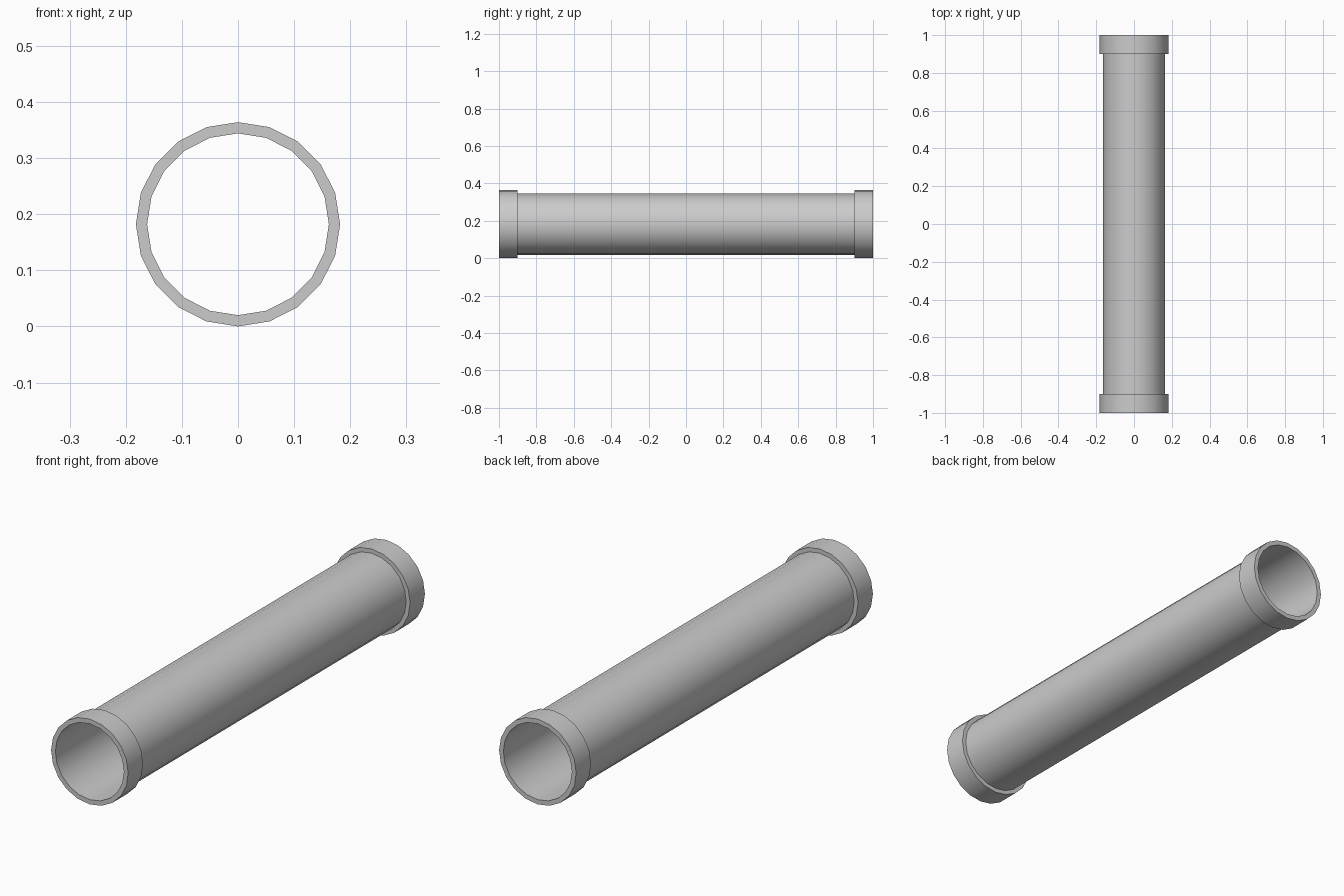
import bpy, bmesh, math

if "Cube" in bpy.data.objects:
    bpy.data.objects.remove(bpy.data.objects["Cube"])

SIDES = 20
CENTRE_Z = 0.182
R_IN, R_BODY, R_COLLAR = 0.162, 0.164, 0.182


def revolve(name, profile):
    """Spin a closed (radius, y) profile around the y axis of the pipe."""
    bm = bmesh.new()
    rings = []
    for i in range(SIDES):
        a = 2 * math.pi * i / SIDES
        rings.append([bm.verts.new((r * math.cos(a), y, CENTRE_Z + r * math.sin(a)))
                      for r, y in profile])
    n = len(profile)
    for i in range(SIDES):
        a, b = rings[i], rings[(i + 1) % SIDES]
        for j in range(n):
            k = (j + 1) % n
            bm.faces.new((a[j], a[k], b[k], b[j]))
    bmesh.ops.recalc_face_normals(bm, faces=bm.faces)
    mesh = bpy.data.meshes.new(name)
    bm.to_mesh(mesh)
    bm.free()
    obj = bpy.data.objects.new(name, mesh)
    bpy.context.collection.objects.link(obj)
    bpy.ops.object.select_all(action='DESELECT')
    obj.select_set(True)
    bpy.context.view_layer.objects.active = obj
    bpy.ops.object.shade_smooth_by_angle(angle=math.radians(30))
    return obj


# Pipe: long thin-walled tube with a thicker collar at each open end
revolve("pipe", [
    (R_IN, -1.0), (R_COLLAR, -1.0), (R_COLLAR, -0.9), (R_BODY, -0.9),
    (R_BODY, 0.9), (R_COLLAR, 0.9), (R_COLLAR, 1.0), (R_IN, 1.0),
])
